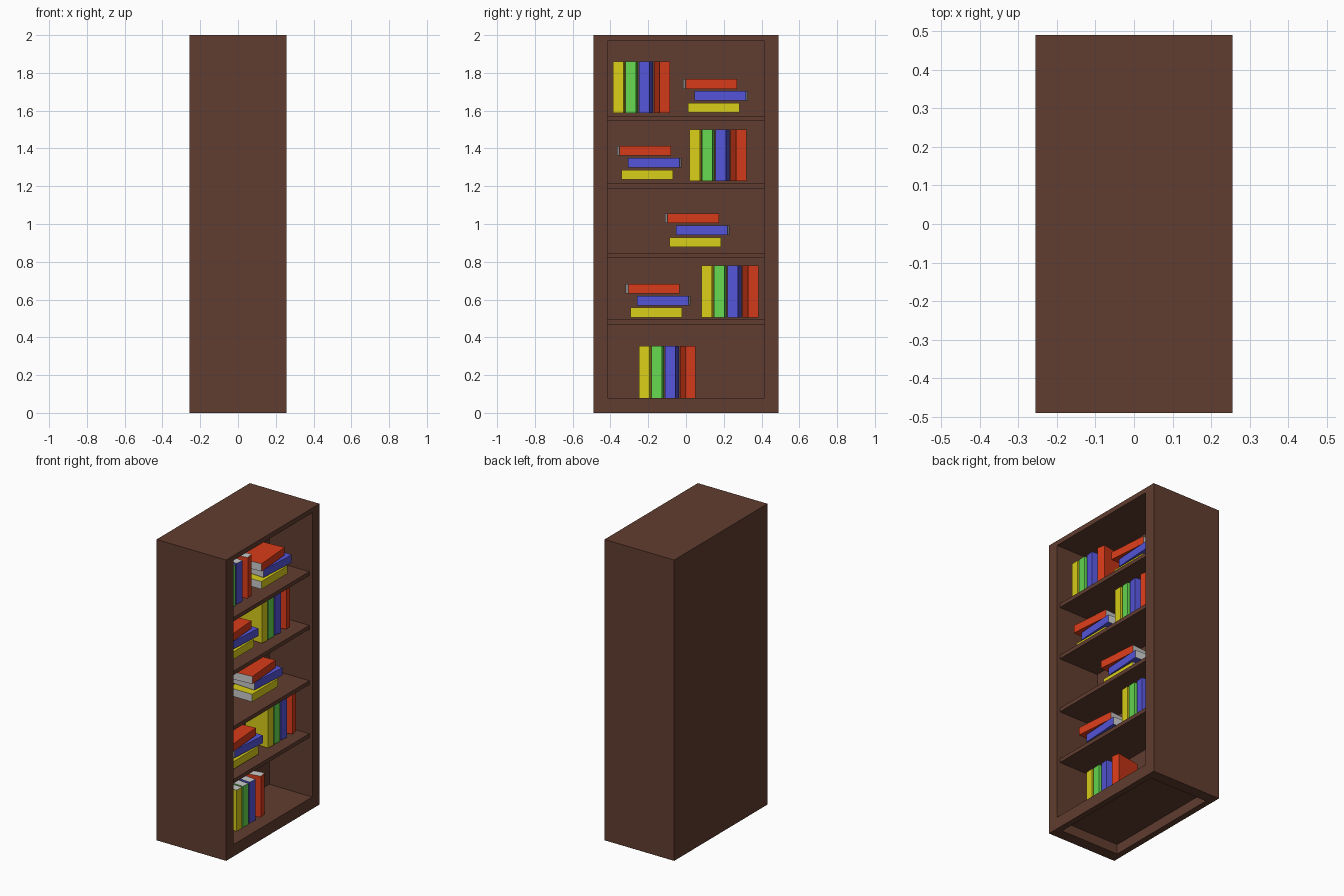
import bpy
from math import radians
from mathutils import Matrix

if "Cube" in bpy.data.objects:
    bpy.data.objects.remove(bpy.data.objects["Cube"])


def material(name, rgb):
    m = bpy.data.materials.new(name)
    m.diffuse_color = (*rgb, 1)
    m.use_nodes = True
    m.node_tree.nodes["Principled BSDF"].inputs["Base Color"].default_value = m.diffuse_color
    return m


WOOD = material("dark_wood", (0.12, 0.047, 0.029))
PAPER = material("paper", (0.6, 0.6, 0.6))
COVERS = {
    "yellow": material("yellow_cover", (0.7, 0.62, 0.01)),
    "green": material("green_cover", (0.13, 0.7, 0.08)),
    "blue": material("blue_cover", (0.09, 0.09, 0.7)),
    "red": material("red_cover", (0.7, 0.045, 0.01)),
}


def box(name, lo, hi, mats=()):
    """Box between two corners; faces ordered -x, +x, -y, +y, -z, +z."""
    v = [(x, y, z) for x in (lo[0], hi[0]) for y in (lo[1], hi[1]) for z in (lo[2], hi[2])]
    f = [(0, 1, 3, 2), (4, 6, 7, 5), (0, 4, 5, 1), (2, 3, 7, 6), (0, 2, 6, 4), (1, 5, 7, 3)]
    me = bpy.data.meshes.new(name)
    me.from_pydata(v, [], f)
    for m in mats:
        me.materials.append(m)
    ob = bpy.data.objects.new(name, me)
    bpy.context.collection.objects.link(ob)
    return ob


def carve(ob, lo, hi):
    """Cut a box-shaped recess and discard the cutter."""
    cutter = box("cutter", lo, hi, [WOOD])
    cutter.hide_render = True
    mod = ob.modifiers.new("recess", "BOOLEAN")
    mod.operation, mod.solver, mod.object = "DIFFERENCE", "EXACT", cutter
    bpy.context.view_layer.objects.active = ob
    bpy.ops.object.modifier_apply(modifier=mod.name)
    bpy.data.objects.remove(cutter)


# Cabinet with an open front on +x and a hollow base
W, D, H = 0.256, 0.49, 2.0
BACK, INNER = -0.06, 0.415
case = box("bookcase_frame", (-W, -D, 0), (W, D, H), [WOOD])
carve(case, (BACK, -INNER, 0.079), (1, INNER, 1.968))
carve(case, (-0.216, -INNER, -1), (0.216, INNER, 0.065))

# Shelves set slightly back from the front edge
for i, z in enumerate((0.468, 0.820, 1.188, 1.545)):
    box(f"shelf_{i + 1}", (BACK, -INNER, z), (0.234, INNER, z + 0.026), [WOOD])

# Books: spine on +x, paper on the fore edge and both ends
THICK, LENGTH, DEPTH, SPINE_X = 0.055, 0.273, 0.172, 0.165


def book(name, colour, y, z, turn, upright):
    sy, sz = (THICK, LENGTH) if upright else (LENGTH, 0.051)
    ob = box(name, (-DEPTH, -sy / 2, 0), (0, sy / 2, sz), [COVERS[colour], PAPER])
    for face in (0, 4, 5) if upright else (0, 2, 3):
        ob.data.polygons[face].material_index = 1
    # turned about the middle of the spine
    ob.matrix_world = (Matrix.Translation((SPINE_X, y + sy / 2, z))
                       @ Matrix.Rotation(radians(turn), 4, "Z"))


# Upright rows: (start y, base z)
ROW = (("yellow", 0, -2.5), ("green", 0.066, -4), ("blue", 0.138, -6.5), ("red", 0.246, 10))
for i, (y0, z0) in enumerate(((-0.249, 0.08), (0.082, 0.506), (0.019, 1.227), (-0.386, 1.587))):
    for colour, dy, turn in ROW:
        book(f"standing_book_{colour}_{i + 1}", colour, y0 + dy, z0, turn, True)

# Flat stacks: (start y, base z)
STACK = (("yellow", 0, 0, 0), ("blue", 0.034, 0.063, -3.5), ("red", -0.012, 0.126, 4.5))
for i, (y0, z0) in enumerate(((-0.294, 0.506), (-0.087, 0.878), (-0.341, 1.236), (0.01, 1.59))):
    for colour, dy, dz, turn in STACK:
        book(f"stacked_book_{colour}_{i + 1}", colour, y0 + dy, z0 + dz, turn, False)
